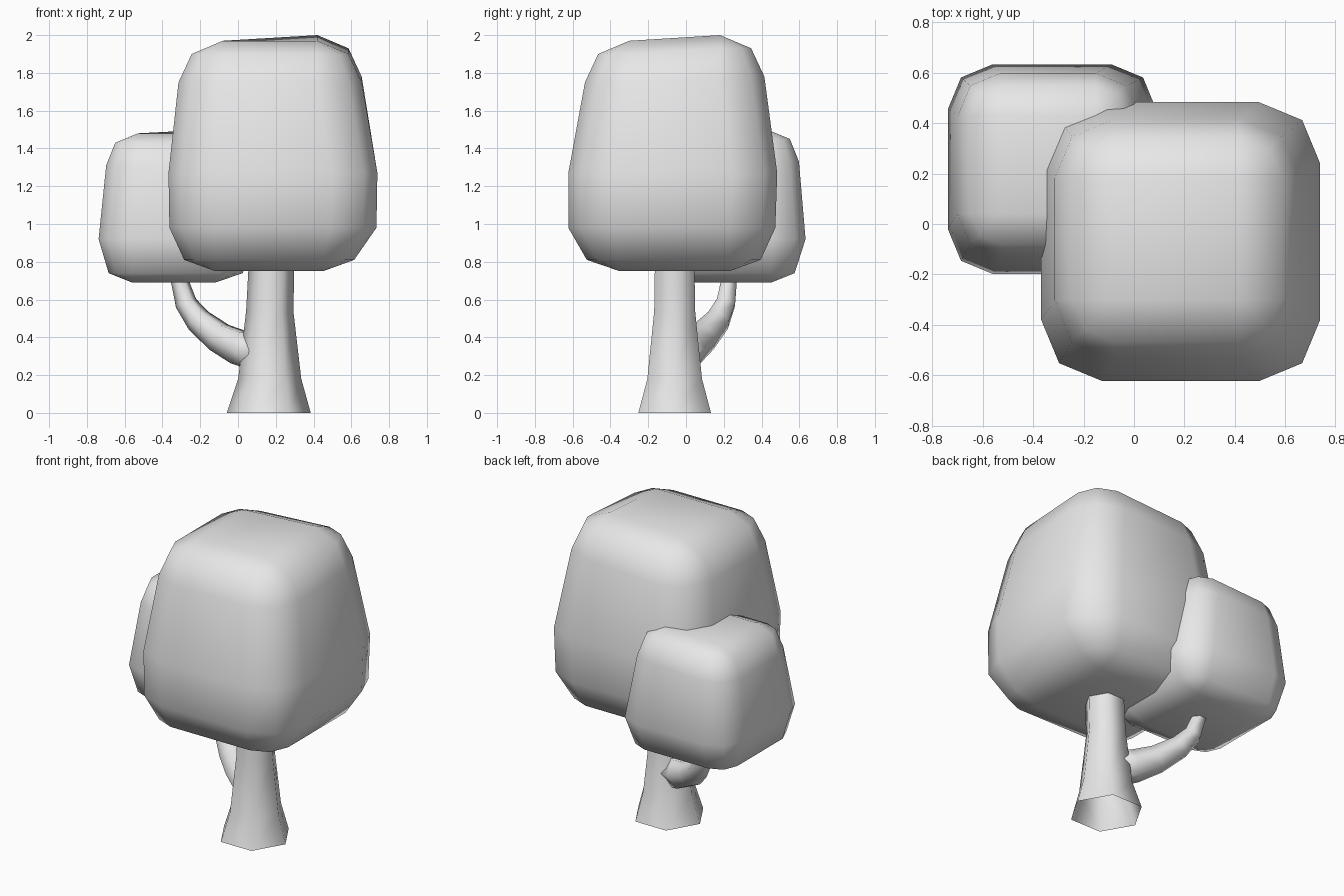
import bpy, bmesh
from math import cos, sin, pi
from mathutils import Vector

cube = bpy.data.objects.get("Cube")
if cube:
    bpy.data.objects.remove(cube, do_unlink=True)

grey = bpy.data.materials.new("plain grey")
grey.use_nodes = True
grey.diffuse_color = (0.8, 0.8, 0.8, 1)
grey.node_tree.nodes["Principled BSDF"].inputs["Base Color"].default_value = (0.8, 0.8, 0.8, 1)


def loft(name, rings, caps):
    """Skin a stack of equal-sized point rings with smooth quads."""
    bm = bmesh.new()
    rows = [[bm.verts.new(p) for p in ring] for ring in rings]
    count = len(rows[0])
    for low, high in zip(rows, rows[1:]):
        for i in range(count):
            j = (i + 1) % count
            bm.faces.new((low[i], low[j], high[j], high[i]))
    if caps:
        bm.faces.new(rows[0][::-1])
        bm.faces.new(rows[-1])
    # Rings with no corner radius collapse to plain rectangles
    bmesh.ops.remove_doubles(bm, verts=bm.verts, dist=0.0005)
    bmesh.ops.recalc_face_normals(bm, faces=bm.faces)
    for f in bm.faces:
        f.smooth = True
    mesh = bpy.data.meshes.new(name)
    bm.to_mesh(mesh)
    bm.free()
    mesh.materials.append(grey)
    obj = bpy.data.objects.new(name, mesh)
    bpy.context.collection.objects.link(obj)
    return obj


def rounded_ring(z, x0, x1, y0, y1, r, lift):
    """Rectangle with two-segment round corners; the back left corner is lifted."""
    points = []
    corners = ((x1, y1, lift), (x0, y1, 0), (x0, y0, 0), (x1, y0, 0))
    for k, (x, y, dz) in enumerate(corners):
        for step in range(3):
            a = (k + step / 2) * pi / 2
            points.append((x + r * cos(a), y + r * sin(a), z + dz))
    return points


def hexagon(centre, r, direction):
    turn = Vector(direction).to_track_quat("Z", "Y")
    return [Vector(centre) + turn @ Vector((r * cos(i * pi / 3), r * sin(i * pi / 3), 0))
            for i in range(6)]


# Crowns: z, core x range, core y range, corner radius, corner lift
big_levels = [
    (0.75, -0.12, 0.45, -0.35, 0.23, 0, 0),
    (0.81, -0.12, 0.45, -0.36, 0.23, 0.165, 0),
    (0.98, -0.12, 0.49, -0.38, 0.23, 0.243, 0),
    (1.27, -0.125, 0.495, -0.38, 0.24, 0.243, 0),
    (1.75, -0.08, 0.42, -0.30, 0.18, 0.235, 0.03),
    (1.90, -0.08, 0.42, -0.30, 0.18, 0.165, 0.03),
    (1.97, -0.08, 0.42, -0.30, 0.18, 0, 0.03),
]
small_levels = [
    (0.69, -0.56, -0.12, -0.02, 0.45, 0, 0),
    (0.74, -0.56, -0.10, -0.02, 0.45, 0.125, 0),
    (0.92, -0.56, -0.09, -0.02, 0.455, 0.178, 0),
    (1.31, -0.53, -0.15, 0.04, 0.43, 0.168, 0.02),
    (1.43, -0.53, -0.15, 0.04, 0.43, 0.12, 0.02),
    (1.48, -0.53, -0.15, 0.04, 0.43, 0, 0.02),
]
loft("large_crown", [rounded_ring(*lv) for lv in big_levels], True)
loft("small_crown", [rounded_ring(*lv) for lv in small_levels], True)

# Trunk: flared six-sided tube, open at the foot
trunk_levels = [(0.163, 0, 0.222), (0.168, 0.18, 0.167), (0.168, 0.54, 0.125), (0.18, 0.85, 0.12)]
loft("trunk", [[(x + r * cos(i * pi / 3), -0.06 + r * sin(i * pi / 3), z) for i in range(6)]
               for x, z, r in trunk_levels], False)

# Branch: tapered six-sided tube bending up into the small crown
path = [Vector(p) for p in ((0.11, -0.04, 0.32), (0.01, 0.02, 0.345), (-0.10, 0.09, 0.40),
                            (-0.21, 0.17, 0.49), (-0.275, 0.21, 0.58), (-0.315, 0.23, 0.72),
                            (-0.33, 0.235, 0.8))]
radii = (0.11, 0.1, 0.085, 0.07, 0.058, 0.045, 0.042)
rings = []
for i, (p, r) in enumerate(zip(path, radii)):
    ahead, behind = path[min(i + 1, len(path) - 1)], path[max(i - 1, 0)]
    rings.append(hexagon(p, r, ahead - behind))
loft("branch", rings, True)
